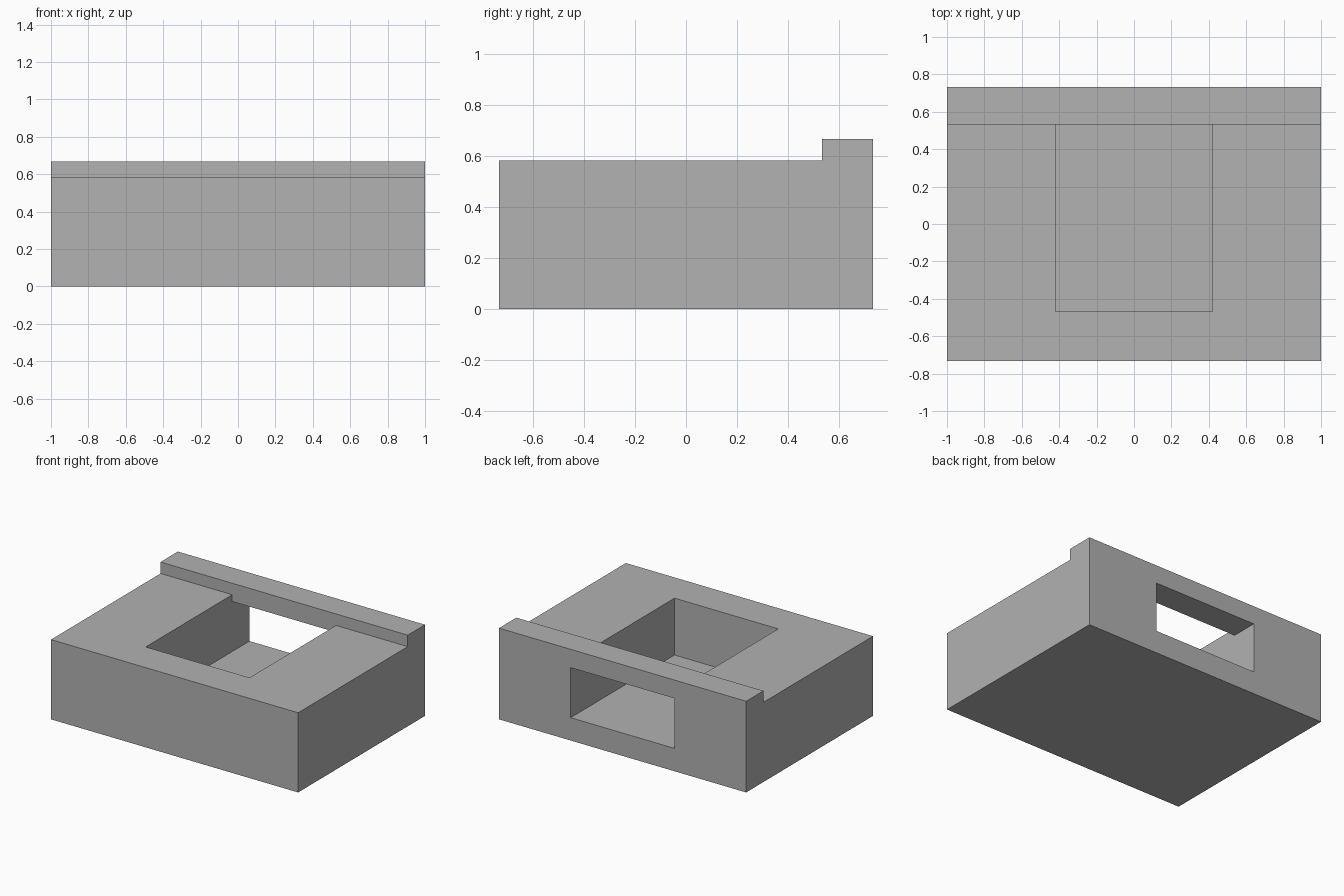
import bpy
import bmesh

cube = bpy.data.objects.get("Cube")
if cube:
    bpy.data.objects.remove(cube, do_unlink=True)

grey = bpy.data.materials.new("plain_grey")
grey.use_nodes = True
colour = (0.445, 0.445, 0.445, 1)
grey.diffuse_color = colour
grey.node_tree.nodes["Principled BSDF"].inputs["Base Color"].default_value = colour


def extrude_side_profile(name, profile, half_width):
    """Extrude a (y, z) outline across x, centred on x = 0."""
    bm = bmesh.new()
    face = bm.faces.new([bm.verts.new((-half_width, y, z)) for y, z in profile])
    result = bmesh.ops.extrude_face_region(bm, geom=[face])
    moved = [v for v in result["geom"] if isinstance(v, bmesh.types.BMVert)]
    bmesh.ops.translate(bm, verts=moved, vec=(2 * half_width, 0, 0))
    bmesh.ops.recalc_face_normals(bm, faces=bm.faces)
    mesh = bpy.data.meshes.new(name)
    bm.to_mesh(mesh)
    bm.free()
    mesh.materials.append(grey)
    obj = bpy.data.objects.new(name, mesh)
    bpy.context.collection.objects.link(obj)
    return obj


back, ledge, deck, top = 0.733, 0.533, 0.583, 0.667
floor, lintel, pocket_front = 0.167, 0.533, -0.467

# Block with a raised ledge along the back
body = extrude_side_profile("block_body", [
    (-back, 0), (back, 0), (back, top), (ledge, top), (ledge, deck), (-back, deck)], 1)

# Pocket open at the top, running out through the back under the ledge
cutter = extrude_side_profile("pocket_cutter", [
    (pocket_front, floor), (back + 0.1, floor), (back + 0.1, lintel),
    (ledge, lintel), (ledge, top + 0.1), (pocket_front, top + 0.1)], 0.42)
cutter.hide_render = True

cut = body.modifiers.new("pocket", 'BOOLEAN')
cut.operation = 'DIFFERENCE'
cut.solver = 'EXACT'
cut.object = cutter
bpy.context.view_layer.objects.active = body
bpy.ops.object.modifier_apply(modifier=cut.name)
bpy.data.objects.remove(cutter, do_unlink=True)
